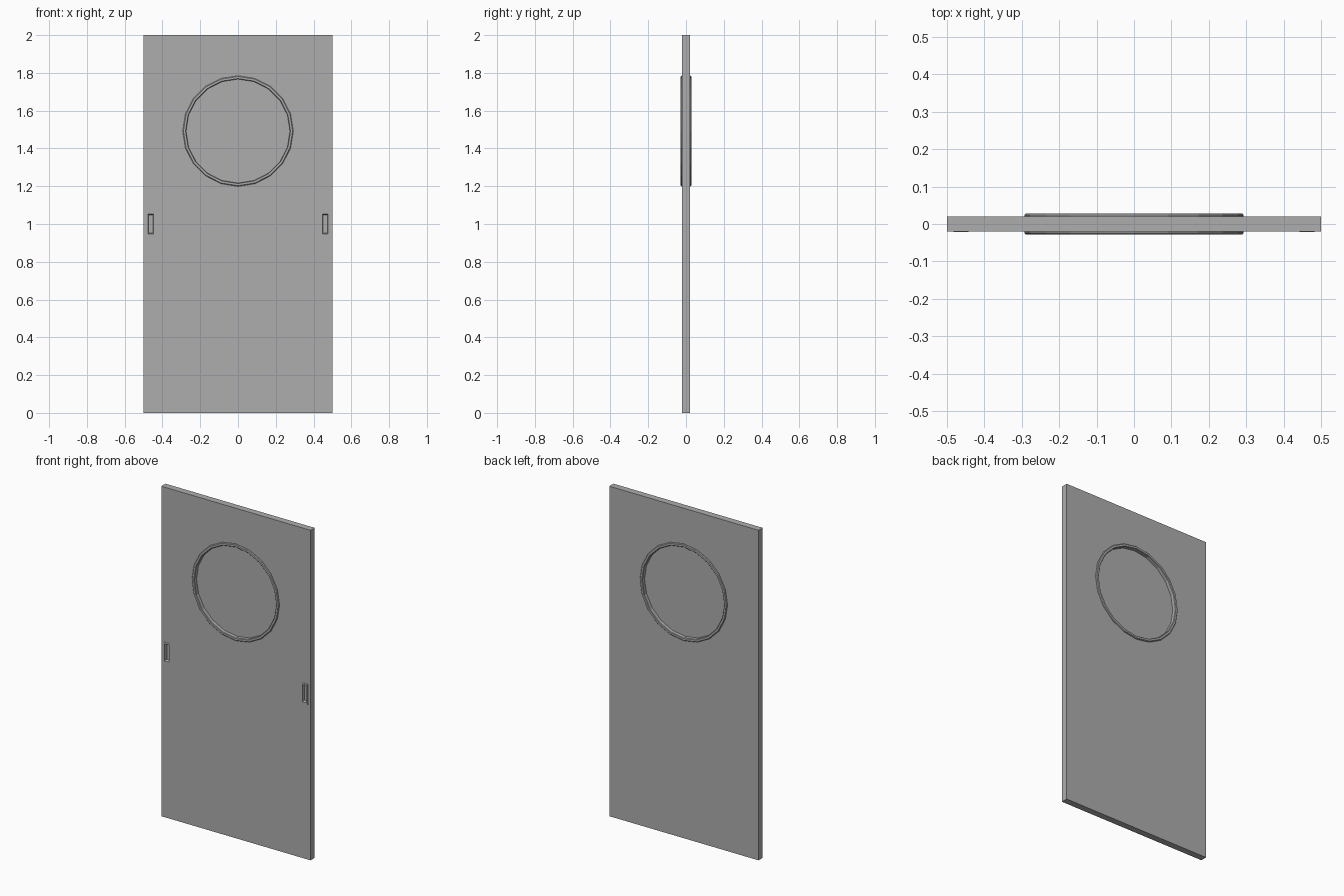
import bpy, bmesh, math
from mathutils import Matrix

cube = bpy.data.objects.get("Cube")
if cube:
    bpy.data.objects.remove(cube, do_unlink=True)

grey = bpy.data.materials.new("plain_grey")
grey.use_nodes = True
colour = (0.42, 0.42, 0.42, 1)
grey.diffuse_color = colour
grey.node_tree.nodes["Principled BSDF"].inputs["Base Color"].default_value = colour

SIDES = 20
WINDOW_Z = 1.492


def add_object(name, bm):
    bmesh.ops.recalc_face_normals(bm, faces=bm.faces)
    mesh = bpy.data.meshes.new(name)
    bm.to_mesh(mesh)
    bm.free()
    mesh.materials.append(grey)
    obj = bpy.data.objects.new(name, mesh)
    bpy.context.collection.objects.link(obj)
    return obj


def box(name, size, centre):
    bm = bmesh.new()
    bmesh.ops.create_cube(bm, size=1, matrix=Matrix.Translation(centre) @ Matrix.Diagonal((*size, 1)))
    return add_object(name, bm)


def disc(name, radius, depth):
    bm = bmesh.new()
    bmesh.ops.create_cone(bm, cap_ends=True, segments=SIDES, radius1=radius, radius2=radius, depth=depth,
                          matrix=Matrix.Translation((0, 0, WINDOW_Z)) @ Matrix.Rotation(math.pi / 2, 4, 'X'))
    return add_object(name, bm)


def lofted_frame(name, loops, closed):
    """Bridge successive point loops; closed joins the last loop to the first."""
    bm = bmesh.new()
    rings = [[bm.verts.new(p) for p in loop] for loop in loops]
    pairs = list(zip(rings, rings[1:]))
    if closed:
        pairs.append((rings[-1], rings[0]))
    for a, b in pairs:
        for i in range(len(a)):
            j = (i + 1) % len(a)
            bm.faces.new((a[i], a[j], b[j], b[i]))
    if not closed:
        bm.faces.new(rings[-1])
    return add_object(name, bm)


def cut(target, cutter):
    mod = target.modifiers.new("opening", 'BOOLEAN')
    mod.operation = 'DIFFERENCE'
    mod.solver = 'EXACT'
    mod.object = cutter
    cutter.hide_render = True
    cutter.hide_viewport = True
    cutter.display_type = 'WIRE'


# Door slab with round opening
door = box("door_panel", (1, 0.04, 2), (0, 0, 1))
cut(door, disc("window_cutter", 0.284, 0.2))

# Window trim with chamfered rims, and the pane
def circle(radius, y):
    return [(radius * math.cos(i * math.tau / SIDES), y, WINDOW_Z + radius * math.sin(i * math.tau / SIDES))
            for i in range(SIDES)]


trim = [(0.275, -0.025), (0.278, -0.028), (0.289, -0.028), (0.293, -0.024),
        (0.293, 0.024), (0.289, 0.028), (0.278, 0.028), (0.275, 0.025)]
lofted_frame("window_trim", [circle(r, y) for r, y in trim], True)
disc("window_pane", 0.28, 0.008)


# Recessed finger pulls on the front
def rectangle(x, half_w, half_h, y):
    return [(x + sx * half_w, y, 1 + sz * half_h) for sx, sz in ((-1, -1), (1, -1), (1, 1), (-1, 1))]


for side, x in (("right", -0.462), ("left", 0.462)):
    cut(door, box(side + "_pull_cutter", (0.034, 0.032, 0.118), (x, -0.02, 1)))
    profile = [(0.02, 0.063, -0.019), (0.02, 0.063, -0.022), (0.014, 0.052, -0.022), (0.011, 0.047, -0.006)]
    lofted_frame(side + "_finger_pull", [rectangle(x, *p) for p in profile], False)
